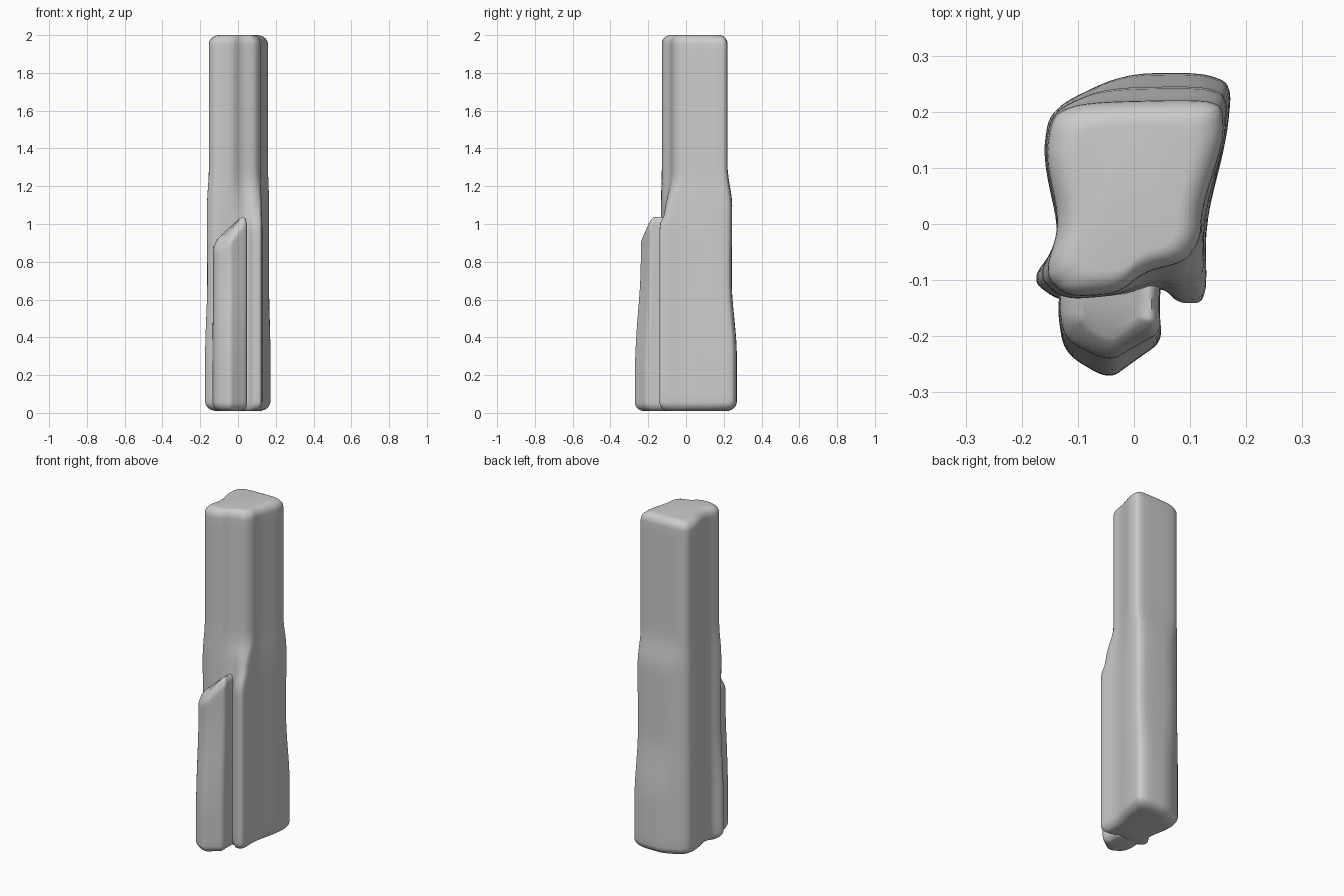
import bpy, bmesh, math

if "Cube" in bpy.data.objects:
    bpy.data.objects.remove(bpy.data.objects["Cube"])

UPPER = [(.12, .222), (-.09, .217), (-.145, .195), (-.158, .12), (-.132, 0), (-.16, -.09), (-.12, -.13),
         (-.03, -.125), (.02, -.085), (.09, -.068), (.118, -.03), (.122, .03), (.16, .15), (.158, .21)]
LOWER = [(.12, .27), (-.02, .268), (-.15, .205), (-.163, .12), (-.13, -.03), (-.185, -.1), (-.13, -.14),
         (-.03, -.13), (.05, -.112), (.08, -.142), (.13, -.14), (.127, 0), (.165, .15), (.175, .25)]
SLAB = [(.05, -.08), (.045, -.15), (.05, -.21), (0, -.245), (-.045, -.278), (-.125, -.23),
        (-.137, -.15), (-.125, -.08)]


def curve(keys, z):
    """Smooth interpolation through (z, value) keys."""
    if z <= keys[0][0]:
        return keys[0][1]
    for (a, va), (b, vb) in zip(keys, keys[1:]):
        if z <= b:
            t = (z - a) / (b - a)
            return va + (vb - va) * t * t * (3 - 2 * t)
    return keys[-1][1]


def rounded(pts, n=3):
    """Corner cutting that softens an outline."""
    for _ in range(n):
        out = []
        for p, q in zip(pts, pts[1:] + pts[:1]):
            out += [tuple(p[i] * (1 - t) + q[i] * t for i in (0, 1)) for t in (.2, .8)]
        pts = out
    return pts


def loft(name, section, z0, z1, radius, centre, half, warp=None):
    """Stack outlines, pulled in at both ends for rounded rims."""
    arc = [i * math.pi / 14 for i in range(8)]
    levels = [(z0 + radius * (1 - math.sin(a)), radius * (1 - math.cos(a))) for a in arc]
    levels = [(z, d) for z, d in zip([z0 + radius * (1 - math.cos(a)) for a in arc],
                                     [radius * (1 - math.sin(a)) for a in arc])]
    n = 40
    body = [(z0 + radius + (z1 - z0 - 2 * radius) * i / n, 0) for i in range(1, n)]
    levels = levels + body + [(z0 + z1 - z, d) for z, d in reversed(levels)]
    bm = bmesh.new()
    rings = []
    for z, d in levels:
        ring = []
        for x, y in rounded(section(z)):
            x = centre[0] + (x - centre[0]) * (1 - d / half[0])
            y = centre[1] + (y - centre[1]) * (1 - d / half[1])
            ring.append(bm.verts.new(warp(x, y, z) if warp else (x, y, z)))
        rings.append(ring)
    for a, b in zip(rings, rings[1:]):
        for i in range(len(a)):
            j = (i + 1) % len(a)
            bm.faces.new((a[i], a[j], b[j], b[i]))
    bm.faces.new(rings[0][::-1])
    bm.faces.new(rings[-1])
    bmesh.ops.recalc_face_normals(bm, faces=bm.faces)
    me = bpy.data.meshes.new(name)
    bm.to_mesh(me)
    bm.free()
    ob = bpy.data.objects.new(name, me)
    bpy.context.collection.objects.link(ob)
    bpy.ops.object.select_all(action='DESELECT')
    ob.select_set(True)
    bpy.context.view_layer.objects.active = ob
    bpy.ops.object.shade_smooth_by_angle(angle=math.radians(50))
    return ob


# Main rock column: wide foot, narrower top, stepped front
FRONT = [(.98, 1), (1.08, .6), (1.26, 0)]
BACK = [(.3, 1), (.7, .45), (1.1, .5), (1.3, 0)]


def column_section(z):
    out = []
    for i, (u, l) in enumerate(zip(UPPER, LOWER)):
        w = curve(FRONT if 8 <= i <= 11 else BACK, z)
        out.append(tuple(u[k] + (l[k] - u[k]) * w for k in (0, 1)))
    return out


loft("rock_column", column_section, .01, 2.0, .05, (0, .05), (.14, .2))


# Front slab with a slanted, rounded top
def slab_section(z):
    s = curve([(.2, 1), (.85, .78)], z)
    return [(x * (1 - .08 * (1 - s)) , -.13 + (y + .13) * s if y < -.13 else y) for x, y in SLAB]


def slant(x, y, z):
    top = .93 + .9 * (min(x, .03) + .1) - .8 * max(0, -.17 - y)
    k = max(0, z - .5) / .5
    return x, y, z + (top - 1.0) * k


loft("front_slab", slab_section, .01, 1.0, .045, (-.04, -.14), (.1, .12), slant)
